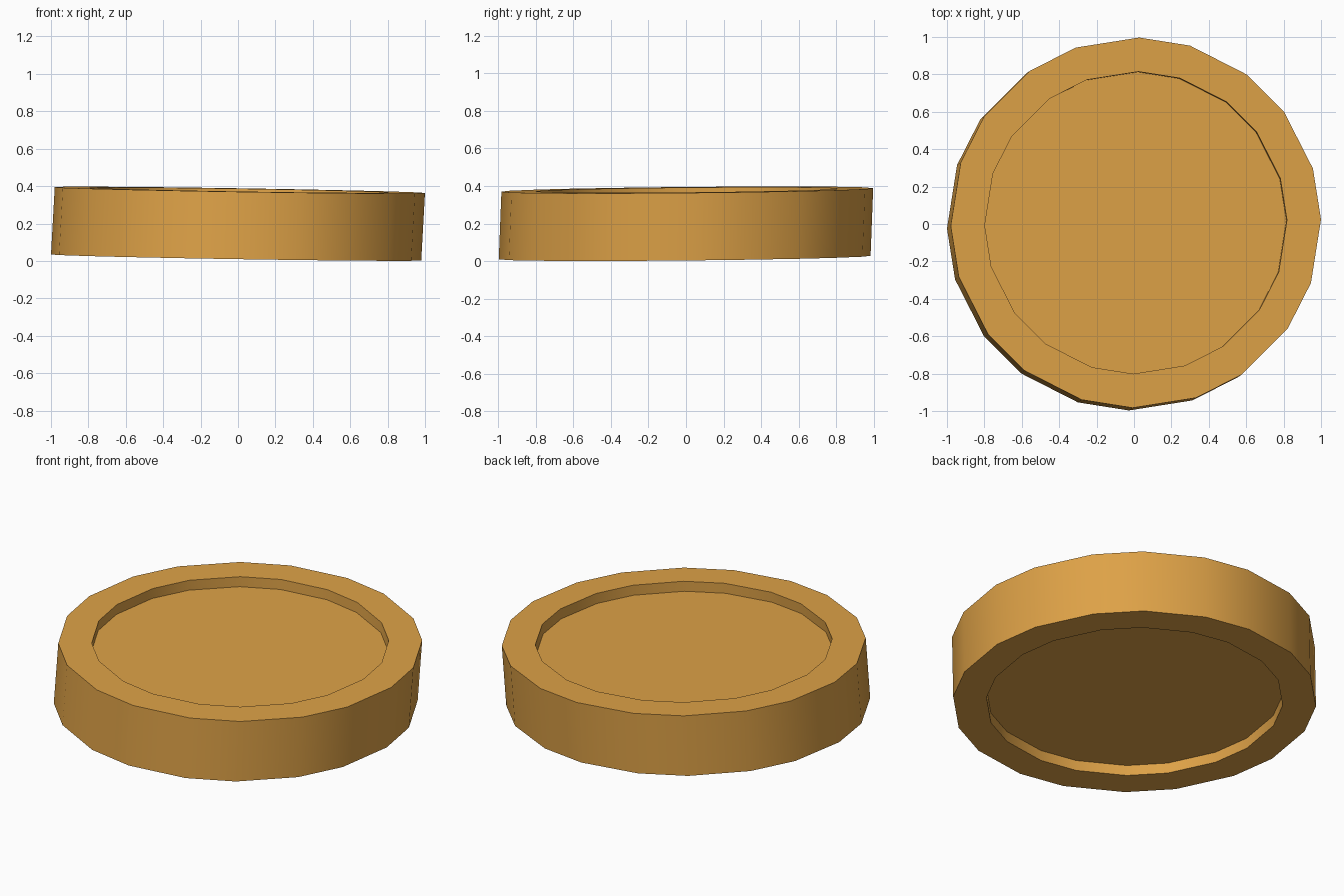
import bpy, bmesh, math

if "Cube" in bpy.data.objects:
    bpy.data.objects.remove(bpy.data.objects["Cube"])

# single flat colour
mat = bpy.data.materials.new("amber")
mat.diffuse_color = (0.73, 0.36, 0.063, 1)
mat.use_nodes = True
mat.node_tree.nodes["Principled BSDF"].inputs["Base Color"].default_value = mat.diffuse_color

# 20 sides, alternately 16 and 20 degrees wide
ANGLES = [math.radians(1 + 36 * k + d) for k in range(10) for d in (0, 16)]
OUTER, INNER = 0.99, 0.808
BOTTOM, TOP, RECESS = 0.019, 0.379, 0.06


def ring(bm, radius, z):
    """Ring on the slightly leaning axis, in a slightly tilted plane."""
    t = (z - BOTTOM) / (TOP - BOTTOM) - 0.5
    verts = []
    for a in ANGLES:
        x, y = radius * math.cos(a), radius * math.sin(a)
        verts.append(bm.verts.new((x + 0.02 * t, y + 0.014 * t,
                                   z - 0.016 * x + 0.0095 * y)))
    return verts


bm = bmesh.new()
# profile: lower recess, rim, outer wall, rim, upper recess
profile = [(INNER, BOTTOM + RECESS), (INNER, BOTTOM), (OUTER, BOTTOM),
           (OUTER, TOP), (INNER, TOP), (INNER, TOP - RECESS)]
rings = [ring(bm, r, z) for r, z in profile]
n = len(ANGLES)
for low, high in zip(rings, rings[1:]):
    for i in range(n):
        j = (i + 1) % n
        bm.faces.new((low[i], low[j], high[j], high[i]))
# recess floors
bm.faces.new(rings[0][::-1])
bm.faces.new(rings[-1])
bmesh.ops.recalc_face_normals(bm, faces=bm.faces[:])

mesh = bpy.data.meshes.new("round_disc")
bm.to_mesh(mesh)
bm.free()
mesh.materials.append(mat)
disc = bpy.data.objects.new("round_disc", mesh)
bpy.context.collection.objects.link(disc)

# smooth wall, sharp rims
bpy.context.view_layer.objects.active = disc
disc.select_set(True)
bpy.ops.object.shade_smooth_by_angle(angle=math.radians(35))
